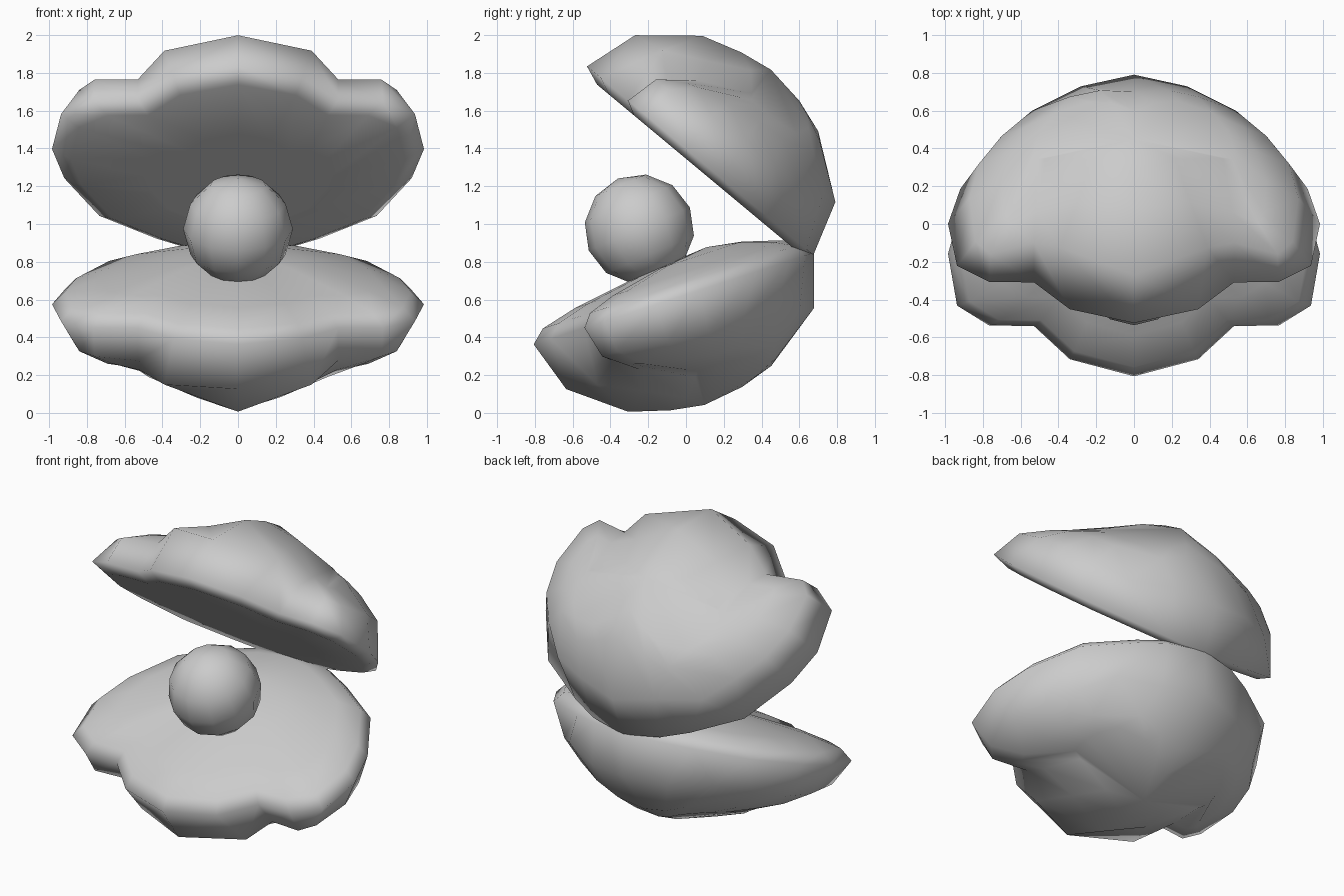
import bpy, bmesh, math
from mathutils import Matrix, Vector

cube = bpy.data.objects.get("Cube")
if cube:
    bpy.data.objects.remove(cube)

# One plain grey for everything
grey = bpy.data.materials.new("plain_grey")
grey.use_nodes = True
colour = (0.6, 0.6, 0.6, 1)
grey.diffuse_color = colour
grey.node_tree.nodes["Principled BSDF"].inputs["Base Color"].default_value = colour

# Right half of each shell cross-section, from the lip round to the hinge.
# Shell plane: x sideways, y from hinge to lip, z outward
RIM = [(0, .78, 0), (.34, .685, 0), (.53, .5, 0), (.767, .497, 0), (.937, .386, 0),
       (.985, .097, 0), (.92, -.144, 0), (.735, -.455, 0), (.43, -.645, 0),
       (.25, -.73, 0), (0, -.78, 0)]
FLANK = [(0, .69, .29), (.39, .526, .32), (.53, .41, .22), (.76, .455, .18), (.84, .37, .18),
         (.87, .1, .22), (.82, -.12, .24), (.7, -.31, .24), (.54, -.5, .22),
         (.28, -.61, .29), (0, -.69, .29)]
SHOULDER = [(0, .415, .515), (.3, .31, .43), (.52, .28, .32), (.66, .32, .27), (.69, .26, .29),
            (.7, .08, .33), (.65, -.1, .36), (.58, -.26, .37), (.34, -.43, .42),
            (.18, -.42, .485), (0, -.38, .52)]
CROWN = [(0, .2, .58), (.22, .1, .54), (.47, .02, .45), (.52, 0, .42), (.53, -.05, .42),
         (.52, -.12, .42), (.49, -.2, .425), (.42, -.3, .44), (.24, -.33, .5),
         (.12, -.28, .55), (0, -.2, .58)]
PEAK = (0, .02, .61)


def closed(half):
    """Whole loop from its right half, whose ends lie on the middle line."""
    return half + [(-x, y, z) for x, y, z in reversed(half[1:-1])]


def loft(bm, rim, loops, peak, up):
    """Join the loops in order, starting at the rim, and close them with a peak."""
    rows = [rim] + [[bm.verts.new(p) for p in loop] for loop in loops]
    top = bm.verts.new(peak)
    n = len(rim)

    def face(*verts):
        bm.faces.new(verts[::-1] if up else verts)

    for i in range(n):
        j = (i + 1) % n
        for a, b in zip(rows, rows[1:]):
            face(a[i], a[j], b[j], b[i])
        face(rows[-1][i], rows[-1][j], top)


def finish(name, bm):
    mesh = bpy.data.meshes.new(name)
    bm.to_mesh(mesh)
    bm.free()
    mesh.materials.append(grey)
    mesh.polygons.foreach_set("use_smooth", [True] * len(mesh.polygons))
    obj = bpy.data.objects.new(name, mesh)
    bpy.context.collection.objects.link(obj)


def make_shell(name, position, axes, depth, lining, lining_peak):
    bm = bmesh.new()
    outline = closed(RIM)
    rim = [bm.verts.new(p) for p in outline]
    # Lobed outside
    outside = [[(x, y, z * depth) for x, y, z in closed(half)]
               for half in (FLANK, SHOULDER, CROWN)]
    loft(bm, rim, outside, (PEAK[0], PEAK[1], PEAK[2] * depth), True)
    # Inner face closing the rim
    c = Vector((0, -.25, 0))
    inside = [[c + (Vector(p) - c) * scale + Vector((0, 0, z)) for p in outline]
              for scale, z in lining]
    loft(bm, rim, inside, c + Vector((0, 0, lining_peak)), False)
    # Stand the shell in place
    bm.transform(Matrix.Translation(position) @ axes.to_4x4())
    if axes.determinant() < 0:
        bmesh.ops.reverse_faces(bm, faces=bm.faces)
    finish(name, bm)


def tilt(degrees, side):
    a = math.radians(degrees)
    lip = (0, -math.cos(a), side * math.sin(a))
    outward = (0, math.sin(a), side * math.cos(a))
    return Matrix(((1, 0, 0), lip, outward)).transposed()


# Upper shell, with an almost flat underside
make_shell("upper_shell", (0, .075, 1.335), tilt(39.8, 1), 1,
           [(.9, -.04), (.5, -.04)], -.04)

# Lower shell, with a bulging bed
make_shell("lower_shell", (0, -.065, .605), tilt(18.1, -1), .96,
           [(.93, -.065), (.74, -.115), (.35, -.175)], -.205)

# Pearl resting on the bed
bm = bmesh.new()
bmesh.ops.create_uvsphere(bm, u_segments=12, v_segments=6, radius=.291)
bm.transform(Matrix.Translation((0, -.247, .973)) @ Matrix.Rotation(math.radians(23), 4, "X"))
finish("pearl", bm)
